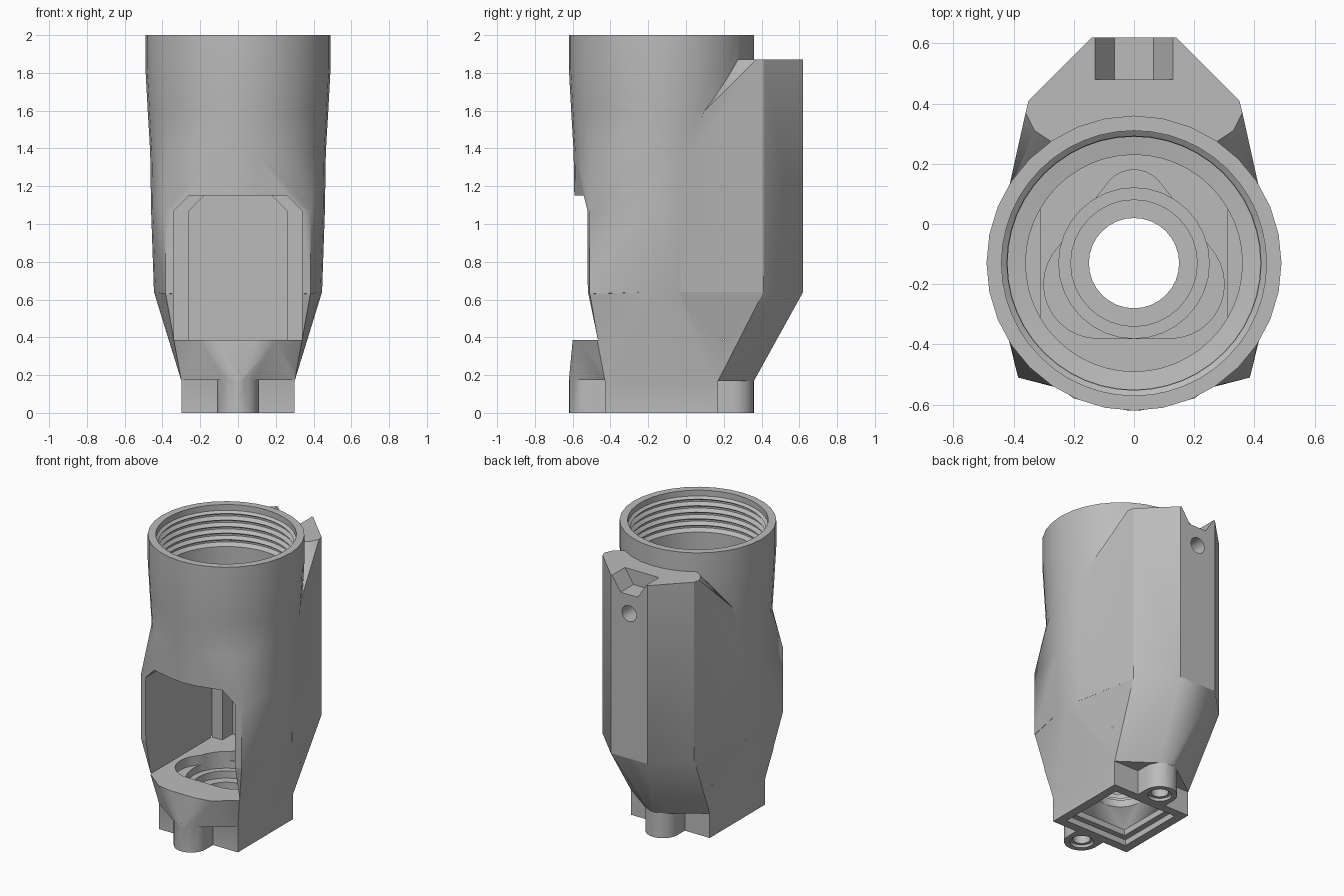
import bpy, bmesh, math
from mathutils import Vector

cube = bpy.data.objects.get("Cube")
if cube:
    bpy.data.objects.remove(cube, do_unlink=True)

CY = -0.13      # axis of the tube
SIDES = 32

grey = bpy.data.materials.new("plain grey")
grey.use_nodes = True
grey.diffuse_color = (0.5, 0.5, 0.5, 1)
grey.node_tree.nodes["Principled BSDF"].inputs["Base Color"].default_value = grey.diffuse_color


def add(name, bm):
    bmesh.ops.recalc_face_normals(bm, faces=bm.faces)
    mesh = bpy.data.meshes.new(name)
    bm.to_mesh(mesh)
    bm.free()
    mesh.materials.append(grey)
    obj = bpy.data.objects.new(name, mesh)
    bpy.context.scene.collection.objects.link(obj)
    return obj


def hull(name, points):
    bm = bmesh.new()
    for p in points:
        bm.verts.new(p)
    res = bmesh.ops.convex_hull(bm, input=bm.verts)
    loose = [v for v in bm.verts if not v.link_faces]
    bmesh.ops.delete(bm, geom=loose, context='VERTS')
    bmesh.ops.dissolve_limit(bm, angle_limit=0.002, verts=bm.verts, edges=bm.edges)
    return add(name, bm)


def ring(r, z, x=0, y=CY, n=SIDES):
    return [(x + r * math.cos(2 * math.pi * i / n),
             y + r * math.sin(2 * math.pi * i / n), z) for i in range(n)]


def mirror(pts, z):
    return [(s * x, y, z) for x, y in pts for s in (-1, 1)]


def box(name, x, y0, y1, z0, z1):
    return hull(name, mirror([(x, y0), (x, y1)], z0) + mirror([(x, y0), (x, y1)], z1))


def revolve(name, profile, n=SIDES):
    """Closed solid from (radius, z) pairs around the tube axis."""
    bm = bmesh.new()
    rings = [[bm.verts.new(p) for p in ring(r, z, n=n)] for r, z in profile]
    for a, b in zip(rings, rings[1:]):
        for i in range(n):
            j = (i + 1) % n
            bm.faces.new((a[i], a[j], b[j], b[i]))
    bm.faces.new(rings[0])
    bm.faces.new(rings[-1])
    return add(name, bm)


def cylinder(name, r, z0, z1, x=0, y=CY, n=SIDES):
    return hull(name, ring(r, z0, x, y, n) + ring(r, z1, x, y, n))


# Outer solids
BACK = [(0.35, 0.41), (0.14, 0.62)]
FRONT = [(0.385, -0.51)]
tube = revolve("threaded_tube", [(0.44, 1.3), (0.465, 1.38), (0.478, 1.6), (0.49, 1.82), (0.49, 2.0)])
shoulder = hull("shoulder", ring(0.465, 1.38) + ring(0.46, 1.07) + mirror(FRONT, 1.07))
middle = hull("middle_body", ring(0.46, 1.07) + ring(0.445, 0.64)
              + mirror(FRONT, 1.07) + mirror(FRONT, 0.63))
block = hull("back_block", mirror(BACK + [(0.435, -0.03)], 0.64)
             + mirror(BACK + [(0.449, -0.03)], 1.3)
             + mirror(BACK + [(0.42, 0.1)], 1.6)
             + mirror(BACK + [(0.36, 0.37), (0.33, 0.31), (0.27, 0.27), (0.1, 0.2)], 1.87))
taper = hull("tapered_body", ring(0.445, 0.64) + mirror(BACK + FRONT, 0.64)
             + mirror([(0.3, -0.43), (0.3, 0.17), (0.07, 0.335), (0.02, 0.36)], 0.17))
shelf = hull("front_shelf", mirror([(0.34, -0.47), (0.2, -0.58), (0.1, -0.6), (0.3, -0.3)], 0.385)
             + mirror([(0.3, -0.43), (0.3, -0.2), (0.06, -0.6), (0.02, -0.62)], 0.175))
base = box("square_base", 0.3, -0.43, 0.17, 0, 0.2)
lugs = [hull("screw_lug", ring(0.11, 0, 0, y, 24) + ring(0.11, 0.19, 0, y, 24)
             + mirror([(0.11, inner)], 0) + mirror([(0.11, inner)], 0.19))
        for y, inner in ((-0.51, -0.4), (0.25, 0.14))]


# Hollow shapes
def window(name, x, y0, y1):
    pts = [(x, 0.385), (x, 1.07), (x - 0.08, 1.15)]
    return hull(name, [(s * px, y, z) for px, z in pts for s in (-1, 1) for y in (y0, y1)])


threads = [(0.36, 1.1), (0.36, 1.3), (0.42, 1.31), (0.42, 1.72)]
for i in range(5):
    z = 1.73 + i * 0.045
    threads += [(0.44, z + 0.012), (0.44, z + 0.024), (0.422, z + 0.036)]
threads += [(0.44, 1.96), (0.44, 2.1)]


def rounded_triangle(name, grow, z0, z1):
    pts = []
    for z in (z0, z1):
        pts += ring(0.11 + grow, z, 0, 0.07)
        for s in (-1, 1):
            pts += ring(0.18 + grow, z, s * 0.12, -0.2)
    return hull(name, pts)


cutters = [
    revolve("bore", threads, 48),
    window("window", 0.34, -0.9, 0.2),
    window("rear_pocket", 0.26, 0.1, 0.31),
    rounded_triangle("floor_recess", 0.0, 0.32, 0.5),
    cylinder("floor_step", 0.25, 0.27, 0.5),
    cylinder("lower_step", 0.21, 0.22, 0.5),
    cylinder("through_hole", 0.15, -0.1, 0.5),
    box("base_recess", 0.24, CY - 0.24, CY + 0.24, -0.1, 0.04),
    hull("base_funnel", mirror([(0.2, CY - 0.2), (0.2, CY + 0.2)], 0.0)
         + mirror([(0.2, CY - 0.2), (0.2, CY + 0.2)], 0.08) + ring(0.15, 0.17)),
    hull("top_notch", [(s * x, y, z) for x, z in ((0.15, 1.9), (0.13, 1.87), (0.065, 1.77))
                       for s in (-1, 1) for y in (0.48, 0.8)]),
    hull("back_screw_hole", [(x, y, z + 1.64) for x, z, _ in ring(0.055, 0, 0, 0, 20)
                             for y in (0.5, 0.8)]),
]
for y in (-0.51, 0.25):
    cutters.append(cylinder("lug_hole", 0.055, -0.1, 0.14, 0, y, 20))
    cutters.append(cylinder("lug_countersink", 0.075, -0.1, 0.02, 0, y, 20))

# Combine everything into one housing
body = tube
solids = [shoulder, middle, block, taper, shelf, base] + lugs
for tool, op in [(o, 'UNION') for o in solids] + [(o, 'DIFFERENCE') for o in cutters]:
    mod = body.modifiers.new(tool.name, 'BOOLEAN')
    mod.object = tool
    mod.operation = op
    mod.solver = 'EXACT'
result = bpy.data.meshes.new_from_object(body.evaluated_get(bpy.context.evaluated_depsgraph_get()))
body.modifiers.clear()
body.data = result
body.name = "housing"
for o in solids + cutters:
    bpy.data.objects.remove(o, do_unlink=True)

# Horizontal screw hole needs its circle in the x-z plane
for p in result.polygons:
    p.material_index = 0
bpy.context.view_layer.objects.active = body
body.select_set(True)
bpy.ops.object.shade_smooth_by_angle(angle=math.radians(25))
